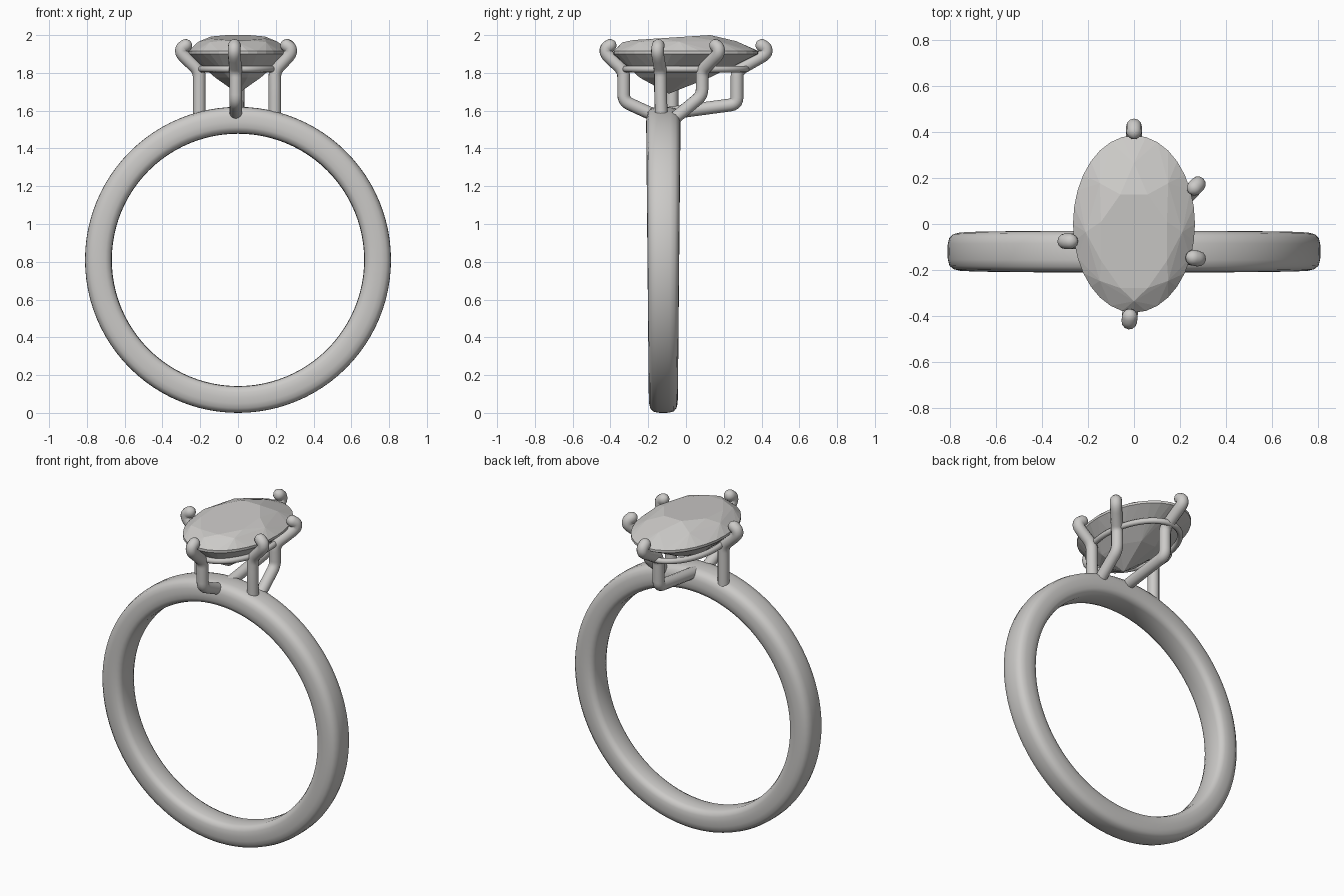
import bpy, bmesh, math
from mathutils import Vector

cube = bpy.data.objects.get("Cube")
if cube:
    bpy.data.objects.remove(cube, do_unlink=True)


def material(name, rgb):
    m = bpy.data.materials.new(name)
    m.use_nodes = True
    m.diffuse_color = (*rgb, 1)
    m.node_tree.nodes["Principled BSDF"].inputs["Base Color"].default_value = (*rgb, 1)
    return m


GREY = material("pale_grey", (0.6, 0.59, 0.575))


def mesh_object(name, bm, smooth):
    bmesh.ops.recalc_face_normals(bm, faces=bm.faces)
    me = bpy.data.meshes.new(name)
    for f in bm.faces:
        f.smooth = smooth
    bm.to_mesh(me)
    bm.free()
    me.materials.append(GREY)
    ob = bpy.data.objects.new(name, me)
    bpy.context.collection.objects.link(ob)
    return ob


# Band: a mirrored comfort profile swept round, a little wider at the top
R = 0.81
half = [(0, .668), (.6, .67), (.86, .68), (.98, .702), (1, .73), (.98, .76),
        (.9, .785), (.72, .802), (.4, .809), (0, R)]
profile = half + [(-u, r) for u, r in half[-2:0:-1]]
bm = bmesh.new()
STEPS = 96
loops = []
for i in range(STEPS):
    a = math.tau * i / STEPS
    w = 0.084 + 0.007 * math.sin(a)
    loops.append([bm.verts.new((r * math.cos(a), -0.12 + u * w, R + r * math.sin(a)))
                  for u, r in profile])
n = len(profile)
for i in range(STEPS):
    A, B = loops[i], loops[(i + 1) % STEPS]
    for j in range(n):
        k = (j + 1) % n
        bm.faces.new((A[j], A[k], B[k], B[j]))
mesh_object("band", bm, True)


# Stone: convex faceted oval from stacked elliptical rings
def ring(bm, count, sx, sy, cy, z, tilt=0.0, turn=0.0):
    for i in range(count):
        a = math.tau * (i + turn) / count
        y = cy + sy * math.sin(a)
        bm.verts.new((sx * math.cos(a), y, z + tilt * (y - cy)))


bm = bmesh.new()
ring(bm, 8, .155, .22, -.075, 1.987, .065, .5)   # table
ring(bm, 8, .21, .30, -.035, 1.965, .01)         # crown
ring(bm, 32, .265, .385, 0, 1.915)               # girdle
ring(bm, 32, .265, .385, 0, 1.9)
ring(bm, 8, .13, .2, -.06, 1.775, 0, .5)         # pavilion
bm.verts.new((0, -.09, 1.69))
bmesh.ops.convex_hull(bm, input=bm.verts)
bmesh.ops.dissolve_limit(bm, angle_limit=math.radians(2), verts=bm.verts, edges=bm.edges)
mesh_object("oval_stone", bm, False)


# Wires: round-section tubes with softened bends and domed ends
def soften(points, bend):
    out = [points[0]]
    for a, b, c in zip(points, points[1:], points[2:]):
        p = b + (a - b).normalized() * min(bend, (a - b).length * .45)
        q = b + (c - b).normalized() * min(bend, (c - b).length * .45)
        for i in range(6):
            t = i / 5
            out.append(p * (1 - t) ** 2 + b * 2 * t * (1 - t) + q * t * t)
    return out + [points[-1]]


def tube(name, points, radius, closed=False):
    data = [(p, 1.0) for p in points]
    if not closed:
        d = (points[0] - points[1]).normalized() * radius
        angles = [math.radians(v) for v in (88, 70, 45, 22)]
        data = [(points[0] + d * math.sin(a), math.cos(a)) for a in angles] + data
    cu = bpy.data.curves.new(name, "CURVE")
    cu.dimensions = "3D"
    cu.bevel_depth = radius
    cu.bevel_resolution = 4
    cu.use_fill_caps = not closed
    sp = cu.splines.new("POLY")
    sp.points.add(len(data) - 1)
    for point, (p, r) in zip(sp.points, data):
        point.co = (*p, 1)
        point.radius = r
    sp.use_cyclic_u = closed
    cu.materials.append(GREY)
    ob = bpy.data.objects.new(name, cu)
    bpy.context.collection.objects.link(ob)
    bpy.ops.object.select_all(action="DESELECT")
    ob.select_set(True)
    bpy.context.view_layer.objects.active = ob
    bpy.ops.object.convert(target="MESH")
    bpy.ops.object.shade_smooth_by_angle(angle=math.radians(50))


# Gallery rail under the stone
tube("gallery_rail", [Vector((.205 * math.cos(math.tau * i / 64),
                              .32 * math.sin(math.tau * i / 64), 1.82))
                      for i in range(64)], .017, True)


# Prongs: hooked tip, outward lean, upright post, then a foot into the band
def prong(name, top, post, knee_z, foot):
    x, y = top
    inward = Vector((post[0] - x, post[1] - y, 0)).normalized()
    outer = Vector((x, y, 1.9)) - inward * .004
    points = [outer + inward * .022 + Vector((0, 0, .045)),
              outer + Vector((0, 0, .03)), outer,
              Vector((*post, 1.812)), Vector((*post, knee_z))]
    points += [Vector(p) for p in foot]
    tube(name, soften(points, .035), .034)


prong("left_front_prong", (.275, -.15), (.195, -.135), 1.7, [(.195, -.13, 1.56)])
prong("right_prong", (-.295, -.075), (-.205, -.075), 1.7, [(-.205, -.075, 1.56)])
prong("left_back_prong", (.275, .17), (.195, .085), 1.68, [(.195, -.06, 1.56)])
prong("front_prong", (-.02, -.42), (-.012, -.33), 1.65, [(-.012, -.2, 1.59), (-.012, -.12, 1.56)])
prong("back_prong", (0, .42), (0, .27), 1.635, [(0, -.1, 1.585)])
